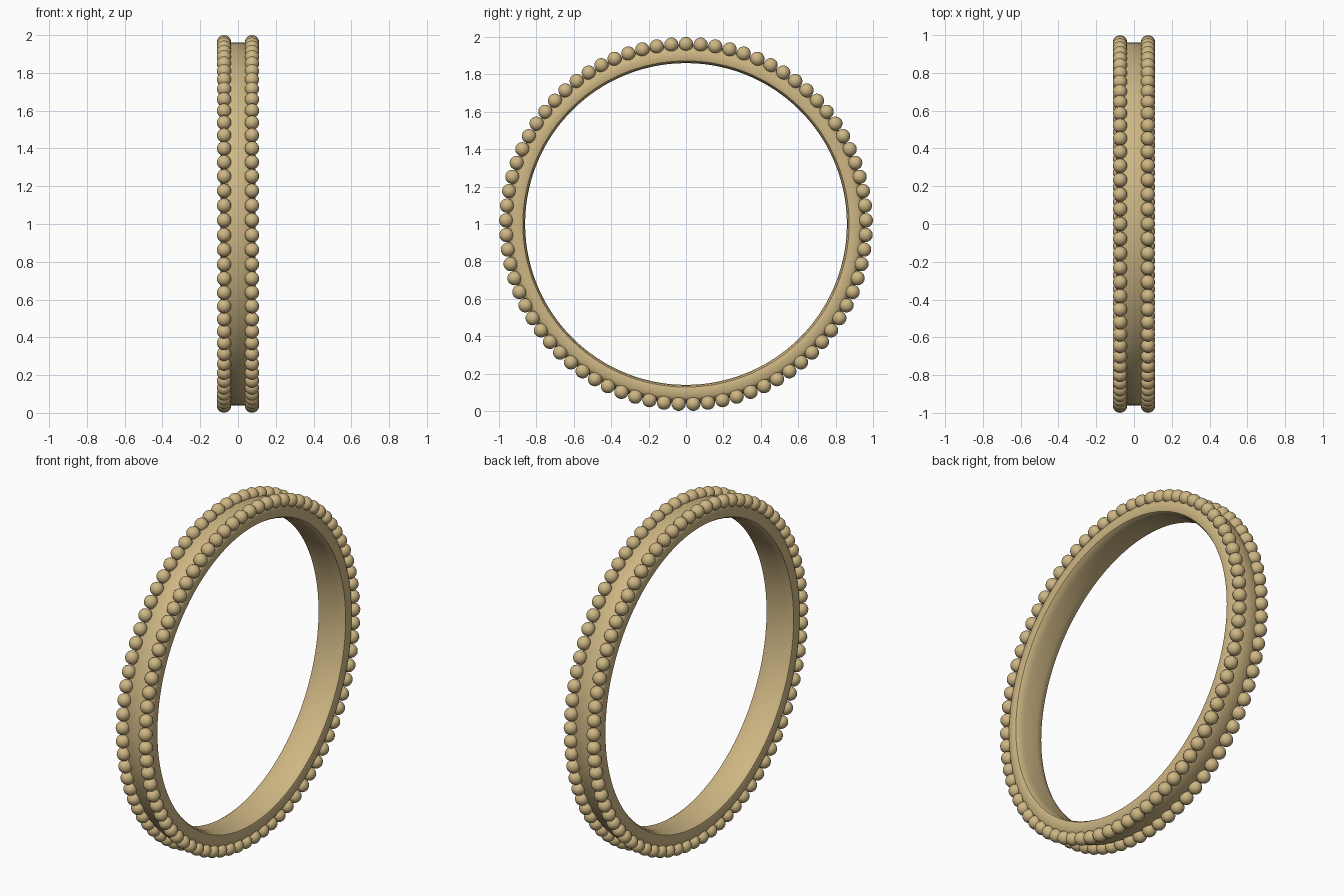
import bpy, bmesh, math
from mathutils import Matrix

if "Cube" in bpy.data.objects:
    bpy.data.objects.remove(bpy.data.objects["Cube"])

CENTRE_Z = 1.0
BEADS = 77
BEAD_R = 0.038
BEAD_RING = 0.962
ROW_X = 0.074

gold = bpy.data.materials.new("gold")
gold.diffuse_color = (0.62, 0.47, 0.23, 1)
gold.use_nodes = True
gold.node_tree.nodes["Principled BSDF"].inputs["Base Color"].default_value = gold.diffuse_color


def finish(bm, name):
    bmesh.ops.recalc_face_normals(bm, faces=bm.faces)
    mesh = bpy.data.meshes.new(name)
    bm.to_mesh(mesh)
    bm.free()
    mesh.materials.append(gold)
    obj = bpy.data.objects.new(name, mesh)
    obj.location.z = CENTRE_Z
    bpy.context.collection.objects.link(obj)
    bpy.ops.object.select_all(action='DESELECT')
    obj.select_set(True)
    bpy.context.view_layer.objects.active = obj
    bpy.ops.object.shade_smooth_by_angle(angle=math.radians(40))
    return obj


# Band: mirrored cross-section (x, radius) swept around the x axis
half = [(0.045, 0.86), (0.075, 0.864), (0.088, 0.872), (0.092, 0.885),
        (0.09, 0.925), (0.08, 0.94), (0.055, 0.952), (0.035, 0.96)]
profile = half + [(-x, r) for x, r in reversed(half)]
SEGMENTS = 160
bm = bmesh.new()
rings = []
for i in range(SEGMENTS):
    a = math.tau * i / SEGMENTS
    rings.append([bm.verts.new((x, r * math.cos(a), r * math.sin(a))) for x, r in profile])
for i in range(SEGMENTS):
    cur, nxt = rings[i], rings[(i + 1) % SEGMENTS]
    for j in range(len(profile)):
        k = (j + 1) % len(profile)
        bm.faces.new((cur[j], cur[k], nxt[k], nxt[j]))
finish(bm, "ring_band")

# Two rows of beads along the rim edges
for side, name in ((-1, "left_bead_row"), (1, "right_bead_row")):
    bm = bmesh.new()
    for i in range(BEADS):
        a = math.pi / 2 + math.tau * i / BEADS
        place = (Matrix.Translation((side * ROW_X, 0, 0)) @ Matrix.Rotation(a, 4, 'X')
                 @ Matrix.Translation((0, BEAD_RING, 0)))
        bmesh.ops.create_uvsphere(bm, u_segments=20, v_segments=12, radius=BEAD_R, matrix=place)
    finish(bm, name)
